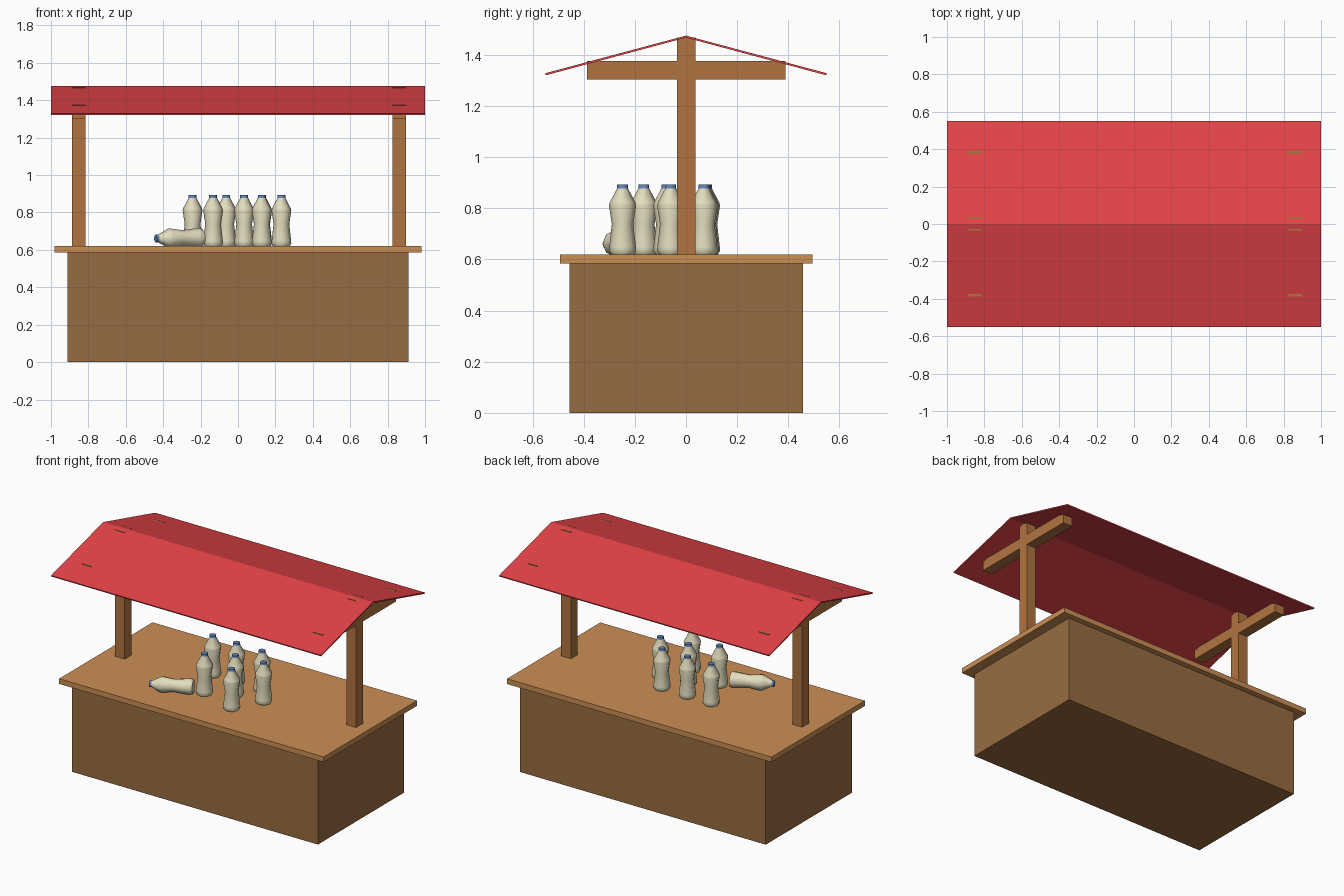
import bpy, bmesh, math
from mathutils import Vector, Matrix

if "Cube" in bpy.data.objects:
    bpy.data.objects.remove(bpy.data.objects["Cube"])


def material(name, rgb):
    m = bpy.data.materials.new(name)
    m.diffuse_color = (*rgb, 1)
    m.use_nodes = True
    m.node_tree.nodes["Principled BSDF"].inputs["Base Color"].default_value = m.diffuse_color
    return m


BODY = material("dark_wood", (0.31, 0.15, 0.053))
TOP = material("light_wood", (0.60, 0.275, 0.09))
POST = material("post_wood", (0.44, 0.175, 0.053))
RED = material("red_roof", (0.78, 0.056, 0.063))
CREAM = material("cream", (0.78, 0.73, 0.52))
BLUE = material("blue_cap", (0.12, 0.24, 0.50))


def finish(name, bm, mats):
    bmesh.ops.recalc_face_normals(bm, faces=bm.faces)
    me = bpy.data.meshes.new(name)
    bm.to_mesh(me)
    bm.free()
    for m in mats:
        me.materials.append(m)
    ob = bpy.data.objects.new(name, me)
    bpy.context.collection.objects.link(ob)
    return ob


def box(name, x, y, z, mat):
    bm = bmesh.new()
    bmesh.ops.create_cube(bm, size=1)
    for v in bm.verts:
        v.co = [r[0] + (c + 0.5) * (r[1] - r[0]) for c, r in zip(v.co, (x, y, z))]
    return finish(name, bm, [mat])


# Counter
box("counter_body", (-0.911, 0.911), (-0.455, 0.457), (0, 0.585), BODY)
box("counter_top", (-0.98, 0.98), (-0.493, 0.495), (0.585, 0.62), TOP)

# Roof supports
for side, cx in (("left", -0.851), ("right", 0.863)):
    xr = (cx - 0.036, cx + 0.036)
    box(side + "_post", xr, (-0.035, 0.037), (0.62, 1.468), POST)
    box(side + "_crossbeam", xr, (-0.387, 0.389), (1.303, 1.375), POST)

# Gabled roof sheet, extruded along x
profile = [(-0.55, 1.328), (0, 1.475), (0.55, 1.328), (0.548, 1.32), (0, 1.467), (-0.548, 1.32)]
bm = bmesh.new()
ends = [[bm.verts.new((x, y, z)) for y, z in profile] for x in (-1, 1)]
for i in range(6):
    j = (i + 1) % 6
    bm.faces.new((ends[0][i], ends[0][j], ends[1][j], ends[1][i]))
for e in ends:
    bm.faces.new((e[0], e[1], e[4], e[5]))
    bm.faces.new((e[1], e[2], e[3], e[4]))
finish("roof", bm, [RED])

# Bottle: lathed outline (radius, height), last ring forms the cap
OUTLINE = [(0.045, 0), (0.053, 0.013), (0.052, 0.03), (0.042, 0.118),
           (0.053, 0.19), (0.050, 0.203), (0.021, 0.258), (0.021, 0.273)]
SIDES = 8


def bottle(name, matrix):
    bm = bmesh.new()
    rings = []
    for r, z in OUTLINE:
        rings.append([bm.verts.new((r * math.cos(2 * math.pi * i / SIDES),
                                    r * math.sin(2 * math.pi * i / SIDES), z))
                      for i in range(SIDES)])
    for k in range(len(rings) - 1):
        for i in range(SIDES):
            j = (i + 1) % SIDES
            f = bm.faces.new((rings[k][i], rings[k][j], rings[k + 1][j], rings[k + 1][i]))
            f.material_index = int(k == len(rings) - 2)
    bm.faces.new(rings[0])
    bm.faces.new(rings[-1]).material_index = 1
    ob = finish(name, bm, [CREAM, BLUE])
    ob.matrix_world = matrix
    bpy.ops.object.select_all(action='DESELECT')
    ob.select_set(True)
    bpy.context.view_layer.objects.active = ob
    bpy.ops.object.shade_smooth_by_angle(angle=math.radians(46))


# Standing bottles
spots = [(-0.243, 0.08), (-0.063, 0.075), (0.129, 0.07), (0.033, -0.075),
         (-0.133, -0.165), (0.127, -0.248), (0.232, -0.06)]
for n, (x, y) in enumerate(spots):
    bottle("bottle_%d" % (n + 1), Matrix.Translation((x, y, 0.62)))

# Toppled bottle
base, cap = Vector((-0.19, -0.2, 0.665)), Vector((-0.435, -0.305, 0.661))
turn = (cap - base).to_track_quat('Z', 'Y').to_matrix().to_4x4()
bottle("fallen_bottle", Matrix.Translation(base) @ turn)
